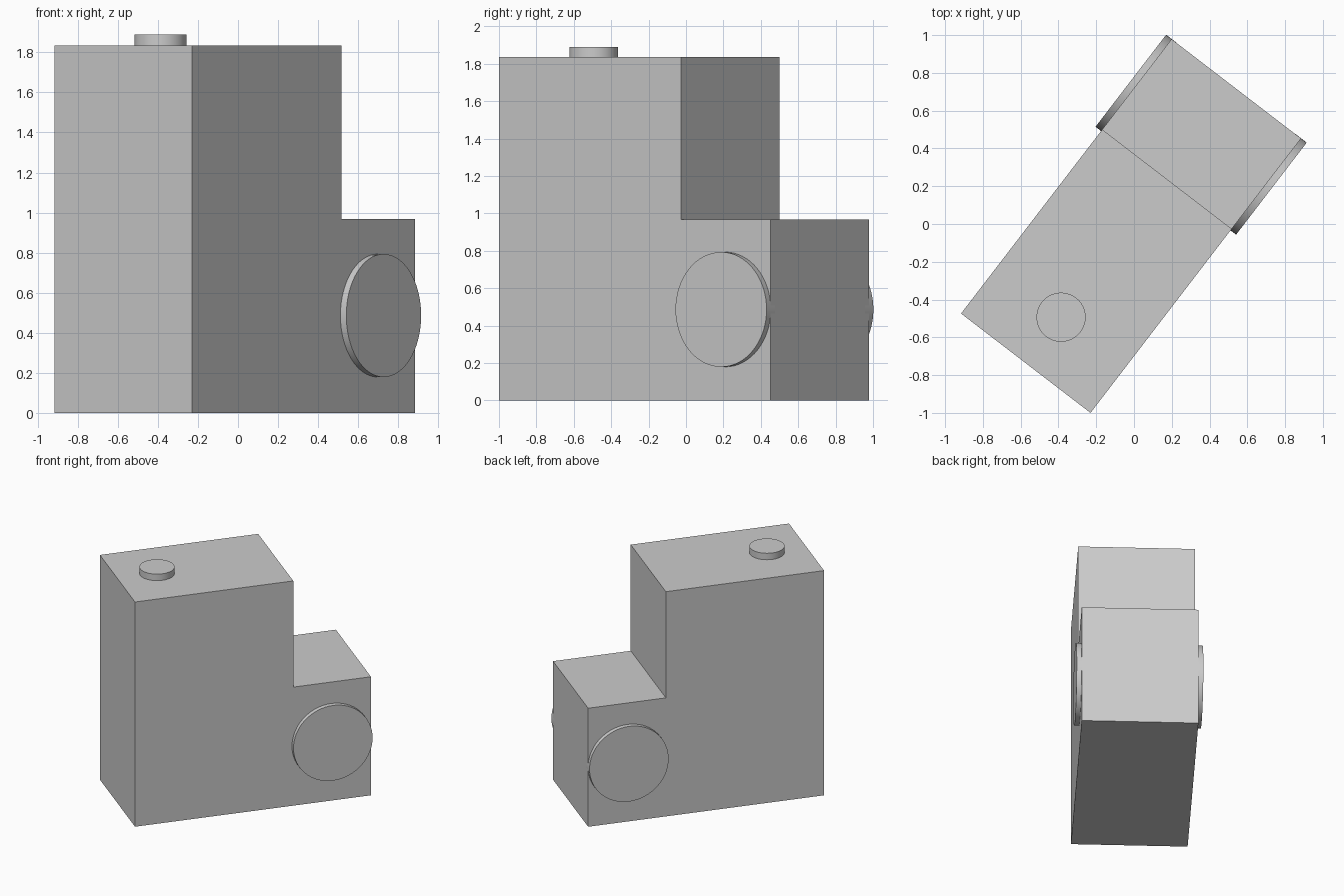
import bpy, bmesh
from math import radians, pi
from mathutils import Matrix, Vector

cube = bpy.data.objects.get("Cube")
if cube:
    bpy.data.objects.remove(cube, do_unlink=True)

LENGTH, WIDTH, HEIGHT = 1.831, 0.864, 1.835
STEP_X, STEP_Z = 1.228, 0.968
# Local x runs along the body; the whole model is turned about z
PLACE = Matrix.Translation((-0.573, -0.737, 0)) @ Matrix.Rotation(radians(52.5), 4, 'Z')

grey = bpy.data.materials.new("plain grey")
grey.use_nodes = True
COLOUR = (0.6, 0.6, 0.6, 1)
grey.diffuse_color = COLOUR
grey.node_tree.nodes["Principled BSDF"].inputs["Base Color"].default_value = COLOUR


def add_object(name, bm, matrix):
    bmesh.ops.recalc_face_normals(bm, faces=bm.faces)
    mesh = bpy.data.meshes.new(name)
    bm.to_mesh(mesh)
    bm.free()
    mesh.materials.append(grey)
    obj = bpy.data.objects.new(name, mesh)
    obj.matrix_world = matrix
    bpy.context.collection.objects.link(obj)
    return obj


def add_disc(name, radius, depth, centre, rotation=Matrix.Identity(4)):
    bm = bmesh.new()
    bmesh.ops.create_cone(bm, cap_ends=True, segments=64, radius1=radius,
                          radius2=radius, depth=depth)
    obj = add_object(name, bm, PLACE @ Matrix.Translation(centre) @ rotation)
    bpy.ops.object.select_all(action='DESELECT')
    obj.select_set(True)
    bpy.context.view_layer.objects.active = obj
    bpy.ops.object.shade_smooth_by_angle(angle=radians(30))


# Stepped body: L-shaped side profile extruded across the width
profile = [(0, 0), (LENGTH, 0), (LENGTH, STEP_Z), (STEP_X, STEP_Z),
           (STEP_X, HEIGHT), (0, HEIGHT)]
bm = bmesh.new()
side = bm.faces.new([bm.verts.new((x, -WIDTH / 2, z)) for x, z in profile])
result = bmesh.ops.extrude_face_region(bm, geom=[side])
moved = [v for v in result["geom"] if isinstance(v, bmesh.types.BMVert)]
bmesh.ops.translate(bm, verts=moved, vec=Vector((0, WIDTH, 0)))
add_object("stepped_body", bm, PLACE)

# Round side discs, half sunk into each flank of the low section
THICK = 0.037
for name, sign in (("right_side_disc", -1), ("left_side_disc", 1)):
    add_disc(name, 0.307, THICK * 2, (1.525, sign * WIDTH / 2, 0.486),
             Matrix.Rotation(pi / 2, 4, 'X'))

# Round button on the tall section
add_disc("top_button", 0.13, 0.106, (0.307, 0, HEIGHT))
